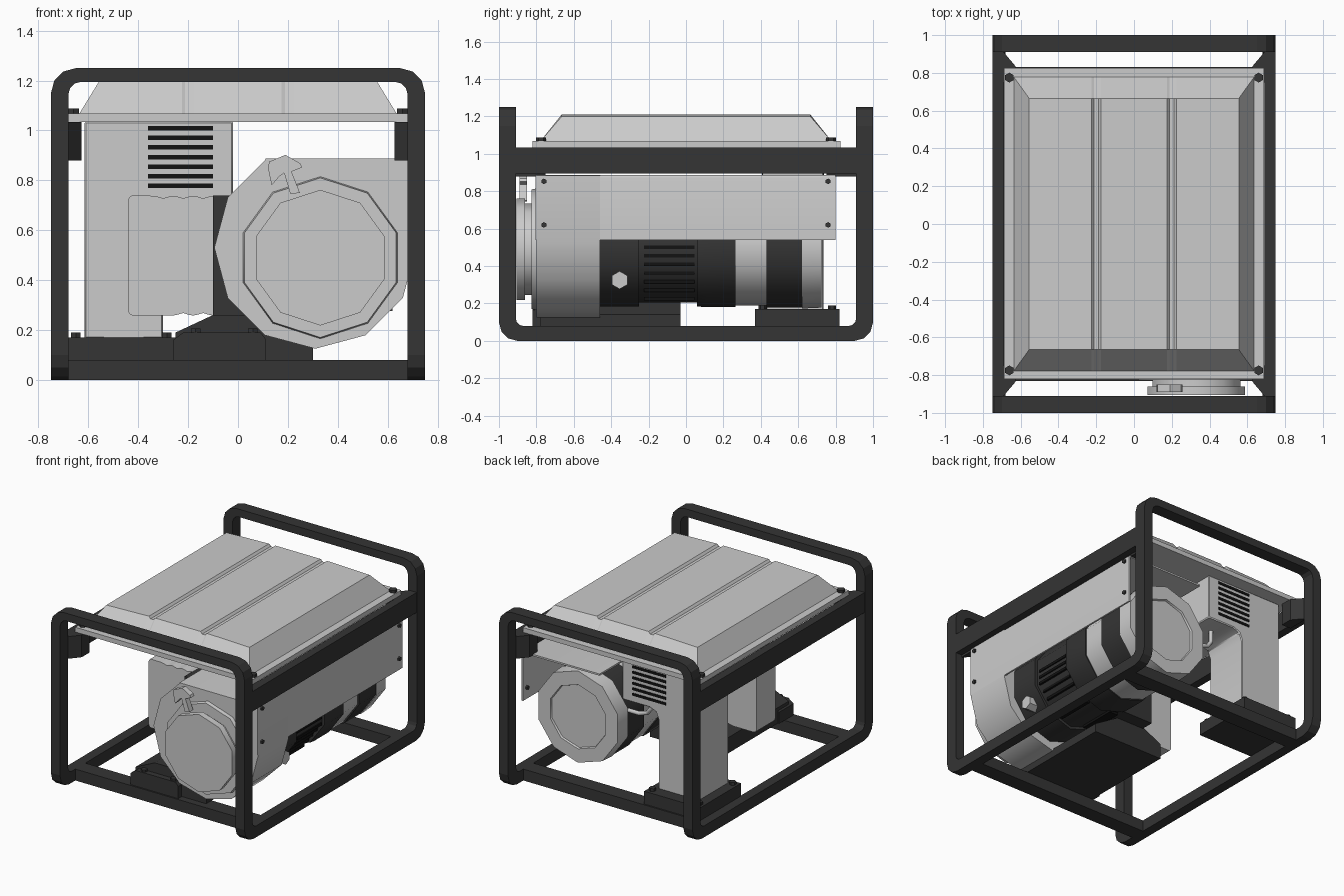
import bpy, bmesh
from math import sin, cos, pi, radians

if "Cube" in bpy.data.objects:
    bpy.data.objects.remove(bpy.data.objects["Cube"])


def material(name, v):
    m = bpy.data.materials.new(name)
    m.diffuse_color = (v, v, v, 1)
    m.use_nodes = True
    m.node_tree.nodes["Principled BSDF"].inputs["Base Color"].default_value = m.diffuse_color
    return m


DARK = material("dark_paint", 0.035)
BLACK = material("slot_black", 0.006)


def finish(name, bm, mat=None, bevel=0, segs=1, smooth=False):
    bmesh.ops.recalc_face_normals(bm, faces=bm.faces)
    me = bpy.data.meshes.new(name)
    bm.to_mesh(me)
    bm.free()
    ob = bpy.data.objects.new(name, me)
    bpy.context.collection.objects.link(ob)
    if mat:
        me.materials.append(mat)
    if bevel:
        b = ob.modifiers.new("bevel", 'BEVEL')
        b.width, b.segments, b.limit_method = bevel, segs, 'ANGLE'
    if smooth:
        bpy.ops.object.select_all(action='DESELECT')
        ob.select_set(True)
        bpy.context.view_layer.objects.active = ob
        bpy.ops.object.shade_smooth_by_angle(angle=radians(40))
    return ob


def prism(name, pts, axis, a, b, mat=None, **kw):
    """Extrude a 2D outline along an axis; pts are the other two coordinates."""
    place = {'x': lambda p, t: (t, p[0], p[1]),
             'y': lambda p, t: (p[0], t, p[1]),
             'z': lambda p, t: (p[0], p[1], t)}[axis]
    bm = bmesh.new()
    lo = [bm.verts.new(place(p, a)) for p in pts]
    hi = [bm.verts.new(place(p, b)) for p in pts]
    bm.faces.new(lo)
    bm.faces.new(hi)
    n = len(pts)
    for i in range(n):
        j = (i + 1) % n
        bm.faces.new((lo[i], lo[j], hi[j], hi[i]))
    return finish(name, bm, mat, **kw)


def box(name, x0, x1, y0, y1, z0, z1, mat=None, **kw):
    return prism(name, [(x0, y0), (x1, y0), (x1, y1), (x0, y1)], 'z', z0, z1, mat, **kw)


def ngon(cx, cy, r, n, start=pi / 2):
    return [(cx + r * cos(start + 2 * pi * i / n), cy + r * sin(start + 2 * pi * i / n)) for i in range(n)]


def drum(name, cx, cz, profile, mat=None, n=10):
    """Faceted body of revolution along y from (y, radius) pairs."""
    bm = bmesh.new()
    rings = [[bm.verts.new((x, y, z)) for x, z in ngon(cx, cz, r, n)] for y, r in profile]
    bm.faces.new(rings[0])
    bm.faces.new(rings[-1])
    for p, q in zip(rings, rings[1:]):
        for i in range(n):
            j = (i + 1) % n
            bm.faces.new((p[i], p[j], q[j], q[i]))
    return finish(name, bm, mat, smooth=True)


def arc(cx, cy, r, a0, a1, n=3):
    return [(cx + r * cos(radians(a0 + (a1 - a0) * i / n)),
             cy + r * sin(radians(a0 + (a1 - a0) * i / n))) for i in range(n + 1)]


# Tube frame: U-shaped sides, bent top handles, upper side rails, floor bars
u = ([(-1, 1.14)] + arc(-.9, .1, .1, 180, 270) + arc(.9, .1, .1, 270, 360) + [(1, 1.14), (.91, 1.14)]
     + arc(.87, .12, .04, 0, -90) + arc(-.87, .12, .04, 270, 180) + [(-.91, 1.14)])
hoop = ([(.75, 1.14)] + arc(.65, 1.15, .1, 0, 90) + arc(-.65, 1.15, .1, 90, 180)
        + [(-.75, 1.14), (-.68, 1.14)] + arc(-.63, 1.145, .05, 180, 90)
        + arc(.63, 1.145, .05, 90, 0) + [(.68, 1.14)])
for s, side in ((1, "right"), (-1, "left")):
    prism("frame_side_" + side, u, 'x', s * .68, s * .75, DARK)
    box("upper_rail_" + side, s * .69, s * .748, -.92, .92, .895, 1.035, DARK)
    for t, end in ((1, "rear"), (-1, "front")):
        prism(f"tank_bracket_{side}_{end}", [(s * .7, t * .91), (s * .69, t * .91), (s * .627, t * .835),
              (s * .627, t * .75), (s * .7, t * .75)], 'z', .88, 1.035, DARK)
        prism(f"tank_bolt_{side}_{end}", ngon(s * .66, t * .775, .026, 6), 'z', 1.06, 1.088, DARK)
for t, end in ((1, "rear"), (-1, "front")):
    prism("frame_hoop_" + end, hoop, 'y', t * .91, t * 1.0, DARK)
    box("floor_bar_" + end, -.69, .69, t * .72, t * .83, 0, .08, DARK)

# Tank: flange and tapered lid with two grooves
box("tank_flange", -.688, .688, -.82, .825, 1.035, 1.068)
top = [(-.555, 1.2)]
for g in (-.2, .2):
    top += [(g - .025, 1.21), (g - .012, 1.195), (g + .012, 1.195), (g + .025, 1.21)]
top += [(.555, 1.2)]
bm = bmesh.new()
rows = []
for y, k, zb in ((-.785, 1.155, 1.06), (-.665, 1, None), (.665, 1, None), (.785, 1.155, 1.06)):
    rows.append([bm.verts.new((x * (k if abs(x) > .5 else 1), y, zb or z)) for x, z in top])
for p, q in zip(rows, rows[1:] + rows[:1]):
    for i in range(len(top) - 1):
        bm.faces.new((p[i], p[i + 1], q[i + 1], q[i]))
for e in (0, -1):
    bm.faces.new([r[e] for r in rows])
finish("tank_lid", bm)

# Control column on its foot, louvred front and back
column = [(-.615, .165), (-.3, .165), (-.3, .65), (-.28, .7), (-.23, .72), (-.02, .72), (-.02, 1.036), (-.615, 1.036)]
prism("control_column", column, 'y', .41, .735, bevel=.006, smooth=True)
for i in range(7):
    z = .777 + i * .0385
    box(f"column_louvre_{i}", -.36, -.1, .406, .739, z - .008, z + .01, BLACK)
box("column_foot", -.685, -.25, .37, .82, .08, .17, DARK)
for i, (x, y) in enumerate([(-.65, .41), (-.65, .78), (-.285, .41), (-.285, .78)]):
    prism(f"column_bolt_{i}", ngon(x, y, .022, 6), 'z', .165, .19, DARK)

# Blower housing: twelve-sided with a squared upper right corner
p12 = ngon(.31, .53, .405, 12)
housing = p12[1:10] + [(.715, .885), (.11, .885)]
prism("blower_housing", housing, 'y', -.8, -.46, smooth=True)

# Recoil starter with pull handle
CX, CZ = .33, .5
drum("starter_disc", CX, .49, [(-.825, .32), (-.8, .325)])
drum("starter_neck", CX, .49, [(-.865, .245), (-.82, .245)])
drum("starter_cap", CX, .49, [(-.905, .272), (-.86, .272)])
handle = [(.12, .85), (.125, .875), (.19, .902), (.25, .868), (.257, .852), (.215, .835), (.248, .75),
          (.21, .745), (.185, .83), (.165, .815), (.135, .78)]
prism("pull_handle", handle, 'y', -.89, -.85)

# Engine body and generator drum sections
drum("crankcase", CX, CZ, [(-.46, .315), (-.25, .315)], DARK)
drum("vented_drum", CX, CZ, [(-.25, .295), (.06, .295)], DARK)
drum("middle_drum", CX, CZ, [(.06, .315), (.1, .32), (.265, .32)], DARK)
drum("stator_band", CX, CZ, [(.265, .312), (.43, .312)])
drum("rear_band", CX, CZ, [(.43, .322), (.62, .322)], DARK)
drum("rear_cap", CX, CZ, [(.62, .327), (.725, .322), (.725, .225), (.712, .22)])
a, h, r54 = .295 * cos(pi / 10), .295 * sin(pi / 10), (.295 * cos(radians(54)), .295 * sin(radians(54)))
for i in range(7):
    dz = -.275 + i * .046
    k = max(0, (abs(dz) - h) / (r54[1] - h))
    x = min(a, a + (r54[0] - a) * k)
    for s, side in ((1, "right"), (-1, "left")):
        box(f"drum_slot_{side}_{i}", CX + s * (x - .06), CX + s * (x + .008), -.225, .045,
            CZ + dz - .009, CZ + dz + .009, BLACK)
prism("crankcase_plug", ngon(-.355, .325, .048, 6), 'x', .52, .62)
box("engine_block", -.1, .3, -.45, .06, .25, .74, DARK)
prism("engine_base", [(-.25, .08), (.3, .08), (.3, .14), (.2, .2), (.1, .26), (-.1, .26), (-.25, .19)],
      'y', -.78, -.03, DARK)
prism("engine_foot", [(-.26, .08), (.11, .08), (.11, .165), (.09, .19), (-.22, .19), (-.26, .16)],
      'y', -.82, -.66, DARK)
for i, x in enumerate((-.17, .06)):
    prism(f"engine_bolt_{i}", ngon(x, -.795, .022, 6), 'z', .18, .205, DARK)

# Corrugated cylinder head box on the left of the engine
n = 13
xs = [-.34 + .24 * i / (n - 1) for i in range(n)]
wave = [.738 - .01 * (i % 4 == 2) - .004 * (i % 2) for i in range(n)]
head = (arc(-.42, .72, .02, 180, 90) + list(zip(xs, wave)) + [(-.1, .258)]
        + [(x, .996 - z) for x, z in list(zip(xs, wave))[:3 - n:-1]][1:] + arc(-.42, .278, .02, 270, 180))
prism("cylinder_head", head, 'y', -.36, -.15)

# Sheet metal heat guard with four screws
guard = ([(.11, .875), (.11, .887)] + arc(.7, .872, .015, 90, 0) + [(.715, .54), (.703, .54), (.703, .875)])
prism("heat_guard", guard, 'y', -.805, .8, smooth=True)
for i, (y, z) in enumerate([(-.76, .62), (-.76, .853), (.76, .62), (.76, .853)]):
    prism(f"guard_screw_{i}", ngon(y, z, .015, 6), 'x', .69, .727, DARK)

# Cable conduit between column and generator drum
cu = bpy.data.curves.new("cable_conduit", 'CURVE')
cu.dimensions, cu.bevel_depth, cu.bevel_resolution = '3D', .015, 2
sp = cu.splines.new('POLY')
path = [(-.15, .6, .73), (-.15, .6, .64), (-.12, .6, .6), (-.06, .6, .58), (.06, .6, .58)]
sp.points.add(len(path) - 1)
for p, c in zip(sp.points, path):
    p.co = (*c, 1)
bpy.context.collection.objects.link(bpy.data.objects.new("cable_conduit", cu))
